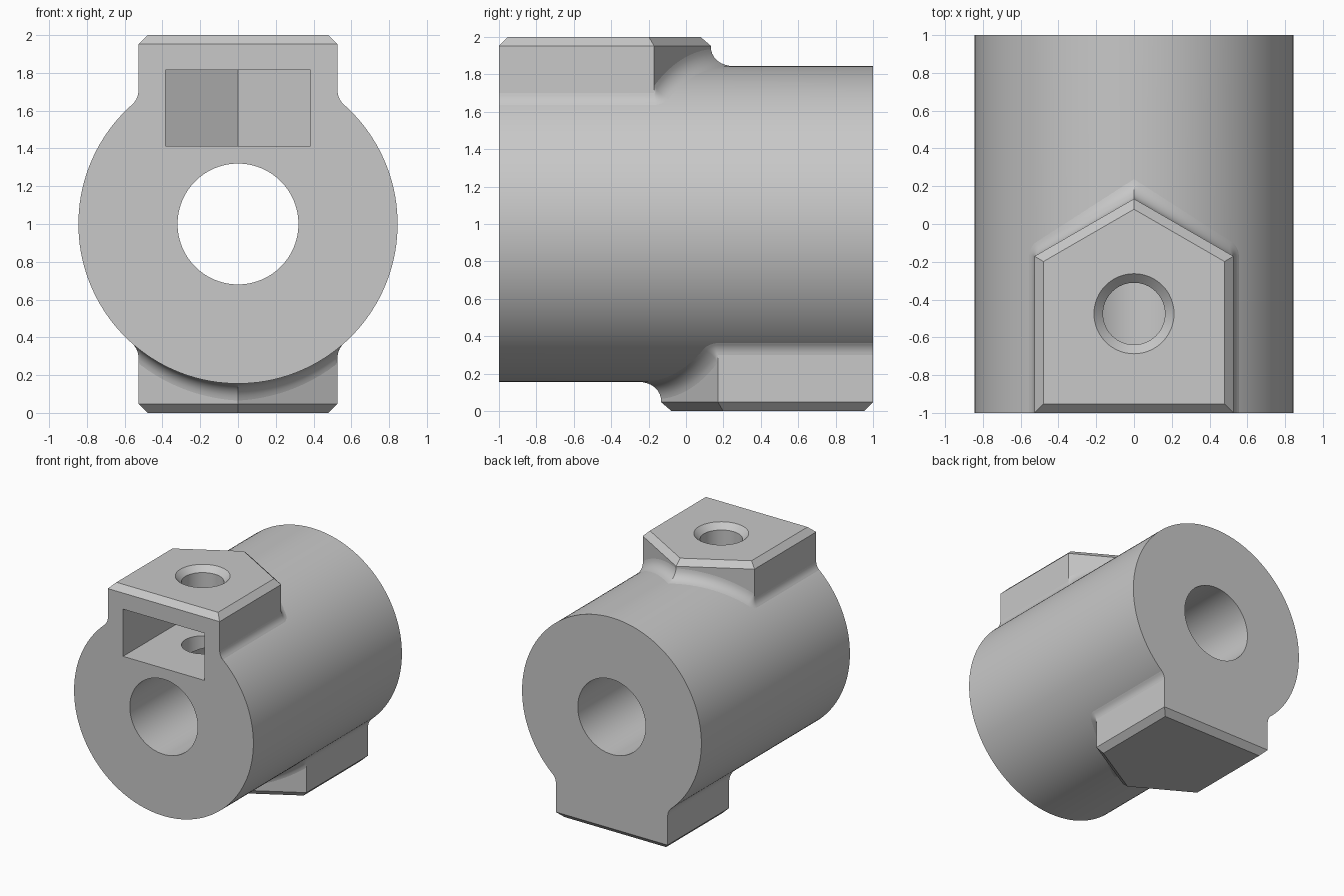
import bpy, bmesh
from math import radians, sin, cos, tan, pi, sqrt
from mathutils import Vector, Matrix

cube = bpy.data.objects.get("Cube")
if cube:
    bpy.data.objects.remove(cube, do_unlink=True)

BODY_R, BORE_R, FILLET_R = 0.845, 0.32, 0.1
BOSS_W, CHAMFER, SLOT_W = 0.527, 0.048, 0.383
SCREW_Y, SCREW_R = -0.475, 0.164

grey = bpy.data.materials.new("plain_grey")
grey.use_nodes = True
colour = (0.58, 0.58, 0.58, 1)
grey.diffuse_color = colour
grey.node_tree.nodes["Principled BSDF"].inputs["Base Color"].default_value = colour

# Half turn about the x axis through the bore centre: places the lower boss
FLIP = Matrix.Translation((0, 0, 1)) @ Matrix.Rotation(pi, 4, "X") @ Matrix.Translation((0, 0, -1))


def cut_away(bm, point, normal):
    geom = bm.verts[:] + bm.edges[:] + bm.faces[:]
    bmesh.ops.bisect_plane(bm, geom=geom, plane_co=point, plane_no=normal, clear_outer=True)


def loft(name, rings, flip=False, mirrored=False):
    """Closed solid through rings of equal length, capped at both ends."""
    bm = bmesh.new()
    rows = [[bm.verts.new(p) for p in ring] for ring in rings]
    n = len(rows[0])
    for a, b in zip(rows, rows[1:]):
        for i in range(n):
            j = (i + 1) % n
            bm.faces.new((a[i], a[j], b[j], b[i]))
    bm.faces.new(rows[0])
    bm.faces.new(rows[-1])
    bmesh.ops.remove_doubles(bm, verts=bm.verts, dist=1e-5)
    if mirrored:
        # trim at the front end, then mitre against the mirror image
        cut_away(bm, (0, -0.9995, 0), (0, -1, 0))
        bmesh.ops.holes_fill(bm, edges=[e for e in bm.edges if e.is_boundary])
        cut_away(bm, (0, 0, 0), (-1, 0, 0))
        copy = bmesh.ops.duplicate(bm, geom=bm.verts[:] + bm.edges[:] + bm.faces[:])
        for v in copy["geom"]:
            if isinstance(v, bmesh.types.BMVert):
                v.co.x = -v.co.x
        bmesh.ops.remove_doubles(bm, verts=bm.verts, dist=1e-5)
    if flip:
        bm.transform(FLIP)
    bmesh.ops.recalc_face_normals(bm, faces=bm.faces)
    mesh = bpy.data.meshes.new(name)
    bm.to_mesh(mesh)
    bm.free()
    mesh.materials.append(grey)
    obj = bpy.data.objects.new(name, mesh)
    bpy.context.collection.objects.link(obj)
    return obj


def tube(radius, y0, y1, n):
    """Rings of a cylinder lying along y."""
    return [[(radius * cos(2 * pi * i / n), y, 1 + radius * sin(2 * pi * i / n))
             for i in range(n)] for y in (y0, y1)]


def outline(half_width, front):
    """House-shaped outline whose point is the back of a hexagon."""
    shoulder = SCREW_Y + half_width * tan(radians(30))
    tip = SCREW_Y + half_width / cos(radians(30))
    return [(half_width, front), (half_width, shoulder), (0, tip),
            (-half_width, shoulder), (-half_width, front)]


def prism(layers):
    return [[(x, y, z) for x, y in outline(w, front)] for w, front, z in layers]


def fillet_section(base, angle, steps=9):
    """Rolling-ball blend between a boss wall and the round body."""
    n = Vector((cos(angle), sin(angle), 0))
    c = Vector((base[0], base[1], 0)) + n * FILLET_R
    c.z = 1 + sqrt((BODY_R + FILLET_R) ** 2 - c.x ** 2)
    radial = Vector((c.x, 0, c.z - 1)).normalized()
    arc = [c + FILLET_R * (-n).slerp(-radial, i / steps) for i in range(steps + 1)]
    # sink both ends a little so the solids overlap
    middle = Vector((0, SCREW_Y, 0))
    foot = Vector((base[0], base[1], 0))
    sunk = middle + (foot - middle) * 0.997
    arc[0] = Vector((sunk.x, sunk.y, arc[0].z))
    arc[-1] -= radial * 0.002
    root = middle + (foot - middle) * 0.9
    return arc + [Vector((root.x, root.y, 1.5))]


def fillet_rings():
    """Sections along one side wall, round the shoulder and past the tip."""
    start, shoulder, tip = [Vector(p) for p in outline(BOSS_W, -1.1)[:3]]
    rings = [fillet_section(start.lerp(shoulder, i / 6), 0) for i in range(7)]
    rings += [fillet_section(shoulder, radians(10 * i)) for i in range(1, 6)]
    rings += [fillet_section(shoulder.lerp(tip, i / 12), radians(60)) for i in range(17)]
    return rings


def combine(target, tool, operation):
    mod = target.modifiers.new(operation, "BOOLEAN")
    mod.operation, mod.solver, mod.object = operation, "EXACT", tool
    bpy.context.view_layer.objects.active = target
    bpy.ops.object.modifier_apply(modifier=mod.name)
    bpy.data.objects.remove(tool, do_unlink=True)


# Round body
body = loft("coupler_body", tube(BODY_R, -1, 1, 144))
parts = [body]

# Upper and lower bosses with chamfered rims and blended roots
boss = [(BOSS_W, -1, 1.4), (BOSS_W, -1, 2 - CHAMFER), (BOSS_W - CHAMFER, CHAMFER - 1, 2)]
for side, flip in (("upper", False), ("lower", True)):
    combine(body, loft("boss", prism(boss), flip), "UNION")
    parts.append(loft(side + "_boss_fillet", fillet_rings(), flip, True))

# Shaft bore
combine(body, loft("bore_cutter", tube(BORE_R, -1.2, 1.2, 96)), "DIFFERENCE")

# Nut slot, open at the front
combine(body, loft("slot_cutter", prism([(SLOT_W, -1.2, 1.413), (SLOT_W, -1.2, 1.815)])),
        "DIFFERENCE")

# Countersunk screw holes into the bore
hole = [(SCREW_R, 1), (SCREW_R, 2 - CHAMFER), (SCREW_R + CHAMFER * 1.5, 2 + CHAMFER / 2)]
rings = [[(r * cos(2 * pi * i / 64), SCREW_Y + r * sin(2 * pi * i / 64), z)
          for i in range(64)] for r, z in hole]
for flip in (False, True):
    combine(body, loft("screw_cutter", rings, flip), "DIFFERENCE")

# Smooth curves, crisp edges
for part in parts:
    bpy.ops.object.select_all(action="DESELECT")
    part.select_set(True)
    bpy.context.view_layer.objects.active = part
    bpy.ops.object.shade_smooth_by_angle(angle=radians(25))
